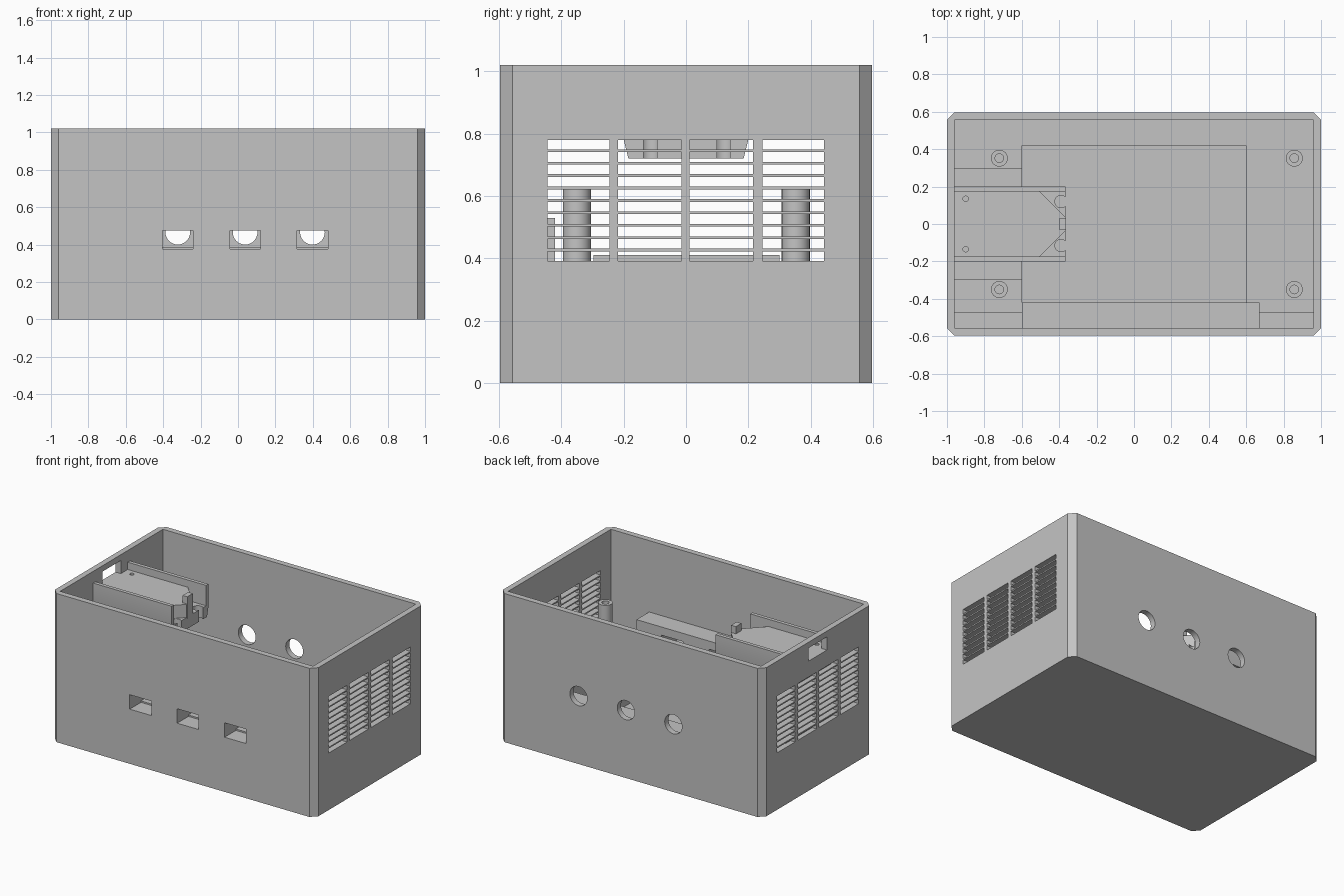
import bpy
import bmesh
import math

if "Cube" in bpy.data.objects:
    bpy.data.objects.remove(bpy.data.objects["Cube"], do_unlink=True)

# Single material
grey = bpy.data.materials.new("plain grey")
grey.use_nodes = True
colour = (0.55, 0.55, 0.55, 1)
grey.diffuse_color = colour
grey.node_tree.nodes["Principled BSDF"].inputs["Base Color"].default_value = colour


def finish(bm, name):
    bmesh.ops.recalc_face_normals(bm, faces=bm.faces)
    mesh = bpy.data.meshes.new(name)
    bm.to_mesh(mesh)
    bm.free()
    mesh.materials.append(grey)
    obj = bpy.data.objects.new(name, mesh)
    bpy.context.collection.objects.link(obj)
    return obj


def add_prism(bm, points, low, high, place):
    """Extrude a 2D outline; place maps (u, v, height) to a 3D point."""
    face = bm.faces.new([bm.verts.new(place(u, v, low)) for u, v in points])
    new = bmesh.ops.extrude_face_region(bm, geom=[face])["geom"]
    top, base = place(0, 0, high), place(0, 0, low)
    shift = [t - b for t, b in zip(top, base)]
    bmesh.ops.translate(bm, vec=shift, verts=[g for g in new if isinstance(g, bmesh.types.BMVert)])


def along_x(u, v, h):
    return (h, u, v)


def along_y(u, v, h):
    return (u, h, v)


def along_z(u, v, h):
    return (u, v, h)


def boxes(name, specs):
    """Join boxes given as (x range, y range, z range)."""
    bm = bmesh.new()
    for (x0, x1), (y0, y1), (z0, z1) in specs:
        add_prism(bm, [(x0, y0), (x1, y0), (x1, y1), (x0, y1)], z0, z1, along_z)
    return finish(bm, name)


def prism(name, points, low, high, place=along_z):
    bm = bmesh.new()
    add_prism(bm, points, low, high, place)
    return finish(bm, name)


def rods(name, centres, radius, low, high, place=along_z, sides=32):
    bm = bmesh.new()
    for u, v in centres:
        ring = [(u + radius * math.cos(math.tau * i / sides),
                 v + radius * math.sin(math.tau * i / sides)) for i in range(sides)]
        add_prism(bm, ring, low, high, place)
    return finish(bm, name)


def cut(target, cutter, keep=False):
    cutter.hide_render = True
    mod = target.modifiers.new("cut", "BOOLEAN")
    mod.operation = "DIFFERENCE"
    mod.solver = "EXACT"
    mod.object = cutter
    bpy.context.view_layer.update()
    result = bpy.data.meshes.new_from_object(
        target.evaluated_get(bpy.context.evaluated_depsgraph_get()))
    target.modifiers.clear()
    target.data = result
    if not keep:
        bpy.data.objects.remove(cutter, do_unlink=True)


# Case shell with bevelled upright corners
X, Y, H, C, WALL = 1.0, 0.597, 1.02, 0.04, 0.04
outline = [(X - C, -Y), (X, C - Y), (X, Y - C), (X - C, Y),
           (C - X, Y), (-X, Y - C), (-X, C - Y), (C - X, -Y)]
case = prism("case_shell", outline, 0, H)
ix, iy = X - WALL, Y - WALL
cut(case, boxes("cavity", [((-ix, ix), (-iy, iy), (0.04, 1.2))]))

# Ventilation slots through both end walls
columns = [(-0.445, -0.245), (-0.218, -0.015), (0.012, 0.215), (0.245, 0.443)]
rows = [0.391 + 0.0398 * i for i in range(10)]
cut(case, boxes("vents", [((-1.2, 1.2), col, (z, z + 0.031)) for col in columns for z in rows]))

# Window at the top of the right end wall
cut(case, boxes("window", [((-1.2, -0.9), (-0.1, 0.1), (0.89, 0.98))]))

# Round holes in the back, port slots in the front with a housing behind
ports = [-0.322, 0.038, 0.398]
cut(case, rods("holes", [(x, 0.466) for x in ports], 0.066, 0.5, 0.7, along_y))
slots = boxes("slots", [((x - 0.082, x + 0.082), (-0.7, -0.3), (0.375, 0.474)) for x in ports])
cut(case, slots, keep=True)
housing = boxes("port_housing", [((-0.6, 0.67), (-iy - 0.005, -0.42), (0.36, 0.53))])
cut(housing, slots)

# Ledges around the deep central compartment
for side, name in ((1, "left"), (-1, "right")):
    xs = sorted((side * 0.6, side * (ix + 0.005)))
    boxes(name + "_end_ledge", [(xs, (-0.42, 0.42), (0.03, 0.389))])
ends = (-ix - 0.005, ix + 0.005)
boxes("back_ledge", [(ends, (0.42, iy + 0.005), (0.03, 0.385))])
boxes("front_ledge", [(ends, (-0.475, -0.42), (0.03, 0.385))])
boxes("front_low_ledge", [(ends, (-iy - 0.005, -0.475), (0.03, 0.374))])
boxes("right_pad", [((-ix - 0.005, -0.6), (-0.297, 0.3), (0.37, 0.41))])

# Hollow mounting posts
spots = [(x, y) for x in (-0.72, 0.857) for y in (-0.35, 0.352)]
posts = rods("mounting_posts", spots, 0.045, 0.37, 0.625)
cut(posts, rods("post_bores", spots, 0.023, 0.45, 0.7))

# Bracket on the right end wall: channel, raised plate and end tab
half = [(0.185, 0.72), (0.2, 0.78), (0.2, 0.94), (0.175, 0.94), (0.175, 0.8)]
section = half + [(-y, z) for y, z in reversed(half)]
channel = prism("bracket_channel", section, -ix - 0.005, -0.365, along_x)
cut(channel, rods("notches", [(-0.39, -0.115), (-0.39, 0.12)], 0.033, 0.6, 0.9))
plate_half = [(-ix - 0.005, 0.176), (-0.505, 0.176), (-0.365, 0.035)]
plate = prism("bracket_plate", plate_half + [(x, -y) for x, y in reversed(plate_half)], 0.79, 0.89)
cut(plate, rods("pin_holes", [(-0.9, -0.135), (-0.9, 0.135)], 0.014, 0.82, 1.0, sides=16))
boxes("bracket_tab", [((-0.4, -0.364), (-0.03, 0.03), (0.79, 0.94))])

# Smooth round surfaces, keep edges crisp
bpy.ops.object.select_all(action="DESELECT")
for obj in (case, posts, channel, plate):
    obj.select_set(True)
bpy.context.view_layer.objects.active = case
bpy.ops.object.shade_smooth_by_angle(angle=math.radians(30))
